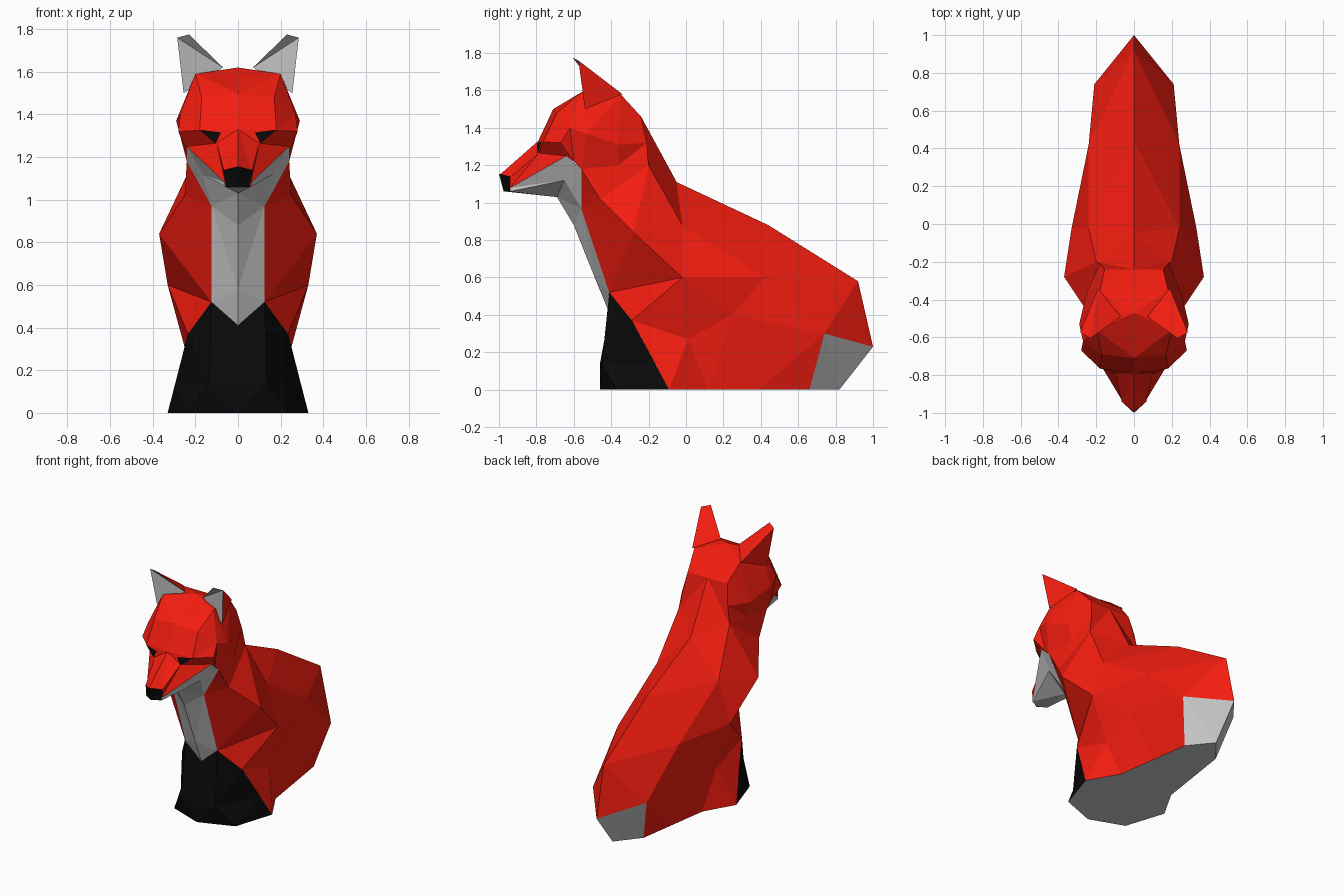
import bpy
import bmesh
from mathutils import Vector

if "Cube" in bpy.data.objects:
    bpy.data.objects.remove(bpy.data.objects["Cube"])


def material(name, rgb):
    m = bpy.data.materials.new(name)
    m.diffuse_color = (*rgb, 1)
    m.use_nodes = True
    m.node_tree.nodes["Principled BSDF"].inputs["Base Color"].default_value = m.diffuse_color
    return m


RED = material("red_fur", (0.9, 0.012, 0.005))
BLACK = material("black_fur", (0.003, 0.003, 0.003))
BODY_MID, HEAD_MID = Vector((0, 0.1, 0.5)), Vector((0, -0.5, 1.3))


def patch(name, rows, mat=None, mid=BODY_MID):
    """Skin a grid of half-side points in flat triangles, mirrored over x = 0."""
    bm = bmesh.new()
    for side in (1, -1):
        for r0, r1 in zip(rows, rows[1:]):
            for i in range(len(r0) - 1):
                loop = list(dict.fromkeys((r0[i], r0[i + 1], r1[i + 1], r1[i])))
                if len(loop) > 2:
                    bm.faces.new([bm.verts.new((x * side, y, z)) for x, y, z in loop])
    bmesh.ops.triangulate(bm, faces=bm.faces[:], quad_method='SHORT_EDGE')
    m = Vector(mid)
    for f in bm.faces:
        f.normal_update()
        c = f.calc_center_median()
        if f.normal.dot(c - m) < 0:
            f.normal_flip()
    bmesh.ops.remove_doubles(bm, verts=bm.verts[:], dist=0.0005)
    me = bpy.data.meshes.new(name)
    bm.to_mesh(me)
    bm.free()
    if mat:
        me.materials.append(mat)
    ob = bpy.data.objects.new(name, me)
    bpy.context.collection.objects.link(ob)
    return ob


# body: four lines from ground to neck, running from the chest edge to the back ridge
patch("body", [
    [(.33, -.09, 0), (.235, -.29, .37), (.125, -.41, .52),
     (.125, -.56, .97), (.18, -.56, 1.08), (.24, -.56, 1.18)],
    [(.21, .12, 0), (.24, .01, .27), (.33, -.02, .6),
     (.37, -.28, .84), (.25, -.46, 1.02), (.22, -.36, 1.2)],
    [(.17, .39, 0), (.24, .25, .4), (.24, .42, .6),
     (.24, -.02, .88), (.2, -.2, 1.2), (.155, -.24, 1.46)],
    [(.13, .66, 0), (.21, .74, .3), (0, .92, .58),
     (0, .44, .88), (0, -.05, 1.11), (0, -.24, 1.46)],
], RED)

# tail end
tail_side, tail_end = (.21, .74, .3), (0, 1.0, .23)
patch("tail", [[tail_side, (0, .92, .58)], [tail_side, tail_end]], RED)
patch("tail_tip", [[(.13, .66, 0), tail_side], [(0, .82, 0), tail_end]])

# chest bib and black front legs
patch("chest", [
    [(0, -.6, .88), (.125, -.56, .97)],
    [(0, -.48, .58), (.125, -.41, .52)],
    [(0, -.41, .41), (.125, -.41, .52)],
])
patch("front_legs", [
    [(0, -.41, .41), (.125, -.41, .52), (.235, -.29, .37)],
    [(0, -.46, .14), (.135, -.45, .14), (.294, -.166, .14)],
    [(0, -.46, 0), (.24, -.37, 0), (.33, -.09, 0)],
], BLACK)

# flat underside
outline = [(0, -.46), (.24, -.37), (.33, -.09), (.21, .12), (.13, .66), (0, .82)]
patch("base", [[(0, y, 0), (x, y, 0)] for x, y in outline])

# skull: rows from brow to nape, each from the centre line down the side
brow, eye_corner = (0, -.79, 1.33), (.18, -.765, 1.325)
temple, cheek_tip = (.28, -.67, 1.32), (.24, -.64, 1.25)
patch("skull", [
    [brow, eye_corner, temple, cheek_tip],
    [(0, -.71, 1.5), (.17, -.69, 1.48), (.27, -.62, 1.4), (.24, -.6, 1.22)],
    [(0, -.47, 1.62), (.2, -.56, 1.59), (.29, -.53, 1.37), (.24, -.56, 1.18)],
    [(0, -.35, 1.58), (.18, -.35, 1.58), (.25, -.36, 1.31), (.22, -.36, 1.2)],
    [(0, -.24, 1.46), (.155, -.24, 1.46), (.18, -.21, 1.32), (.2, -.2, 1.2)],
], RED, HEAD_MID)

# muzzle and face below the brow
under_eye = (.1, -.785, 1.265)
patch("muzzle", [
    [brow, eye_corner, temple],
    [brow, under_eye, cheek_tip],
    [(0, -.995, 1.15), (.065, -.94, 1.135), (.06, -.94, 1.08)],
], RED, HEAD_MID)
patch("eyes", [
    [(.08, -.797, 1.315), (.18, -.772, 1.328)],
    [(.08, -.797, 1.315), (.105, -.793, 1.265)],
], BLACK, HEAD_MID)
patch("nose", [
    [(0, -1.0, 1.155), (.068, -.938, 1.138)],
    [(0, -.975, 1.06), (.055, -.938, 1.06)],
], BLACK, HEAD_MID)

# grey cheeks and jaw
patch("jaw", [
    [(.06, -.94, 1.08), cheek_tip, (.24, -.56, 1.18)],
    [(.06, -.94, 1.06), (.165, -.65, 1.12), (.125, -.56, .97)],
    [(0, -.97, 1.06), (0, -.69, 1.03), (0, -.6, .88)],
], None, HEAD_MID)

# ears: grey inside, red back
inner, outer, back = (.07, -.49, 1.62), (.255, -.54, 1.5), (.19, -.34, 1.58)
tip_in, tip_out = (.23, -.605, 1.775), (.285, -.575, 1.76)
patch("ear_inside", [[inner, tip_in], [outer, tip_out]], None, (0, 0, 1.6))
patch("ear_back", [[p, back] for p in (inner, tip_in, tip_out, outer)],
      RED, (0, -.65, 1.5))
